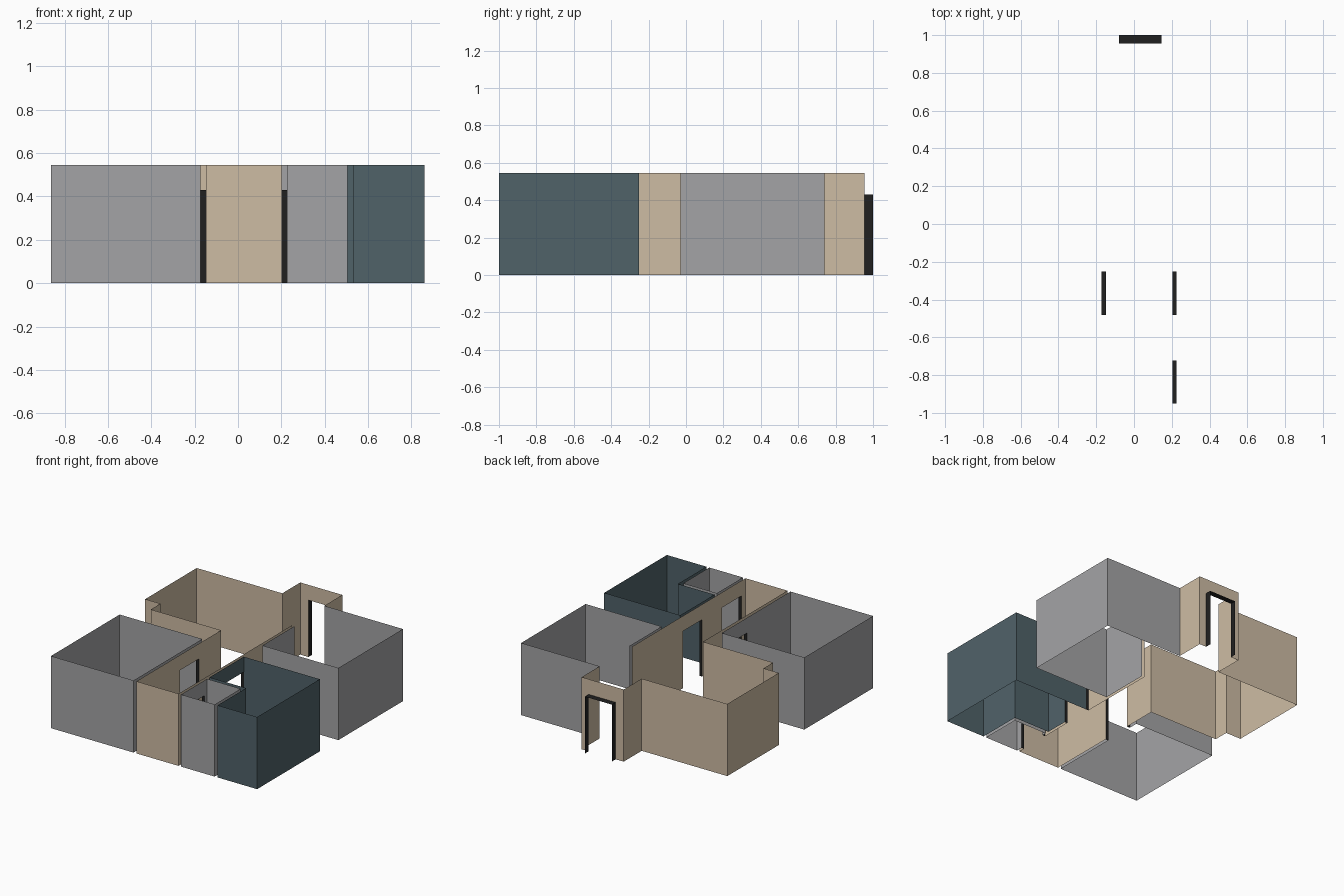
import bpy, bmesh

if "Cube" in bpy.data.objects:
    bpy.data.objects.remove(bpy.data.objects["Cube"])

H = 0.545      # wall height
DOOR = 0.43    # door height


def srgb(r, g, b):
    f = lambda c: c / 12.92 if c <= 0.04045 else ((c + 0.055) / 1.055) ** 2.4
    return tuple(f(c / 255) for c in (r, g, b)) + (1.0,)


def material(name, rgb):
    m = bpy.data.materials.new(name)
    m.diffuse_color = srgb(*rgb)
    m.use_nodes = True
    m.node_tree.nodes["Principled BSDF"].inputs["Base Color"].default_value = m.diffuse_color
    return m


BEIGE = material("beige_wall", (206, 188, 164))
GREY = material("grey_wall", (164, 164, 166))
TEAL = material("dark_teal_wall", (80, 98, 105))
BLACK = material("black_frame", (32, 32, 32))


def finish(bm, name, mat):
    bmesh.ops.remove_doubles(bm, verts=bm.verts, dist=1e-5)
    me = bpy.data.meshes.new(name)
    bm.to_mesh(me)
    bm.free()
    me.materials.append(mat)
    bpy.context.collection.objects.link(bpy.data.objects.new(name, me))


def walls(name, mat, path, doors=()):
    """Thin sheet walls along a plan path; doors = (segment, start, end) in x or y."""
    bm = bmesh.new()
    for i, (p, q) in enumerate(zip(path, path[1:])):
        axis = 0 if abs(q[0] - p[0]) > abs(q[1] - p[1]) else 1
        if p[axis] > q[axis]:
            p, q = q, p
        lo, hi, fixed = p[axis], q[axis], p[1 - axis]
        outline = [(lo, H), (lo, 0)]
        for s, a, b in sorted(doors):
            if s == i:
                outline += [(a, 0), (a, DOOR), (b, DOOR), (b, 0)]
        outline += [(hi, 0), (hi, H)]
        bm.faces.new([bm.verts.new((t, fixed, z) if axis == 0 else (fixed, t, z))
                      for t, z in outline])
    finish(bm, name, mat)


def frame(name, axis, a, b, d0, d1):
    """Door lining: two jambs and a head between depths d0 and d1."""
    bm = bmesh.new()
    pts = [(a, 0), (a, DOOR), (b, DOOR), (b, 0)]
    rows = [[bm.verts.new((t, d, z) if axis == 0 else (d, t, z)) for t, z in pts]
            for d in (d0, d1)]
    for k in range(3):
        bm.faces.new((rows[0][k], rows[0][k + 1], rows[1][k + 1], rows[1][k]))
    finish(bm, name, BLACK)


XL, XR = -0.863, 0.86       # outer left and right
HL, HR = -0.148, 0.203      # hallway sides
ROOM = (-0.482, -0.252)     # bedroom doors
BATH = (-0.95, -0.722)      # bathroom door
ENTRY = (-0.08, 0.145)      # entrance door

# hallway and living room, one run of beige walls
walls("hall_and_living_walls", BEIGE,
      [(HR, 0.355), (HR, -1), (HL, -1), (HL, 0.01), (-0.735, 0.01), (-0.735, 0.125),
       (XL, 0.125), (XL, 0.74), (HL, 0.74), (HL, 0.955), (HR, 0.955), (HR, 0.74)],
      [(0, *ROOM), (0, *BATH), (2, *ROOM), (9, *ENTRY)])

# left bedroom
walls("left_room_walls", GREY,
      [(-0.173, -1), (-0.173, -0.18), (XL, -0.18), (XL, -1), (-0.173, -1)],
      [(0, *ROOM)])

# right back room, open towards the hall
walls("back_room_walls", GREY,
      [(0.225, 0.355), (0.225, -0.03), (XR, -0.03), (XR, 0.74), (HR, 0.74)])

# bathroom
walls("bathroom_walls", GREY,
      [(0.225, -1), (0.225, -0.69), (0.505, -0.69), (0.505, -1), (0.225, -1)],
      [(0, *BATH)])

# L-shaped teal room
walls("teal_room_walls", TEAL,
      [(0.53, -1), (XR, -1), (XR, -0.252), (0.225, -0.252), (0.225, -0.66),
       (0.53, -0.66), (0.53, -1)],
      [(3, *ROOM)])

# door linings
frame("left_room_door_frame", 1, *ROOM, -0.173, HL)
frame("teal_room_door_frame", 1, *ROOM, HR, 0.225)
frame("bathroom_door_frame", 1, *BATH, HR, 0.225)
frame("entrance_door_frame", 0, *ENTRY, 0.955, 1.0)
